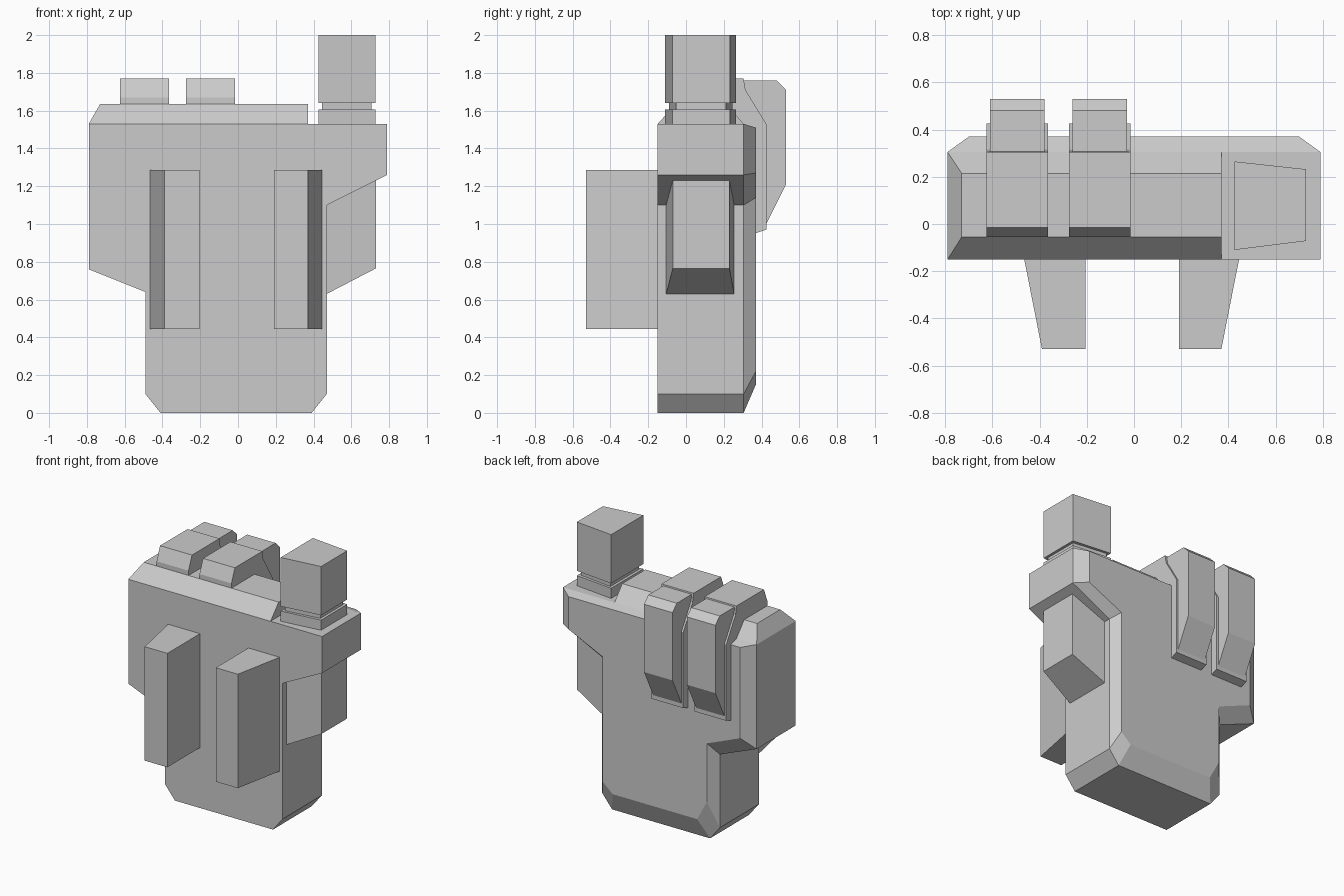
import bpy, bmesh

if "Cube" in bpy.data.objects:
    bpy.data.objects.remove(bpy.data.objects["Cube"])

grey = bpy.data.materials.new("light_grey")
grey.diffuse_color = (0.6, 0.6, 0.6, 1)
grey.use_nodes = True
grey.node_tree.nodes["Principled BSDF"].inputs["Base Color"].default_value = grey.diffuse_color


def loft(name, ring_a, ring_b):
    """Solid between two matching rings of 3D points."""
    bm = bmesh.new()
    a = [bm.verts.new(p) for p in ring_a]
    b = [bm.verts.new(p) for p in ring_b]
    n = len(a)
    bm.faces.new(a)
    bm.faces.new(b)
    for i in range(n):
        j = (i + 1) % n
        bm.faces.new((a[i], a[j], b[j], b[i]))
    bmesh.ops.recalc_face_normals(bm, faces=bm.faces)
    mesh = bpy.data.meshes.new(name)
    bm.to_mesh(mesh)
    bm.free()
    mesh.materials.append(grey)
    obj = bpy.data.objects.new(name, mesh)
    bpy.context.collection.objects.link(obj)
    return obj


def join(name, objs):
    with bpy.context.temp_override(active_object=objs[0], object=objs[0],
                                   selected_editable_objects=objs, selected_objects=objs):
        bpy.ops.object.join()
    objs[0].name = name


def at_y(pts, y):
    return [(x, y, z) for x, z in pts]


def at_x(pts, x):
    return [(x, y, z) for y, z in pts]


def rect(x0, x1, y0, y1, z):
    return [(x0, y0, z), (x1, y0, z), (x1, y1, z), (x0, y1, z)]


# main body: straight slab plus chamfered back
outline = [(-0.79, 1.53), (0.79, 1.53), (0.79, 1.26), (0.47, 1.10), (0.47, 0.10),
           (0.39, 0), (-0.41, 0), (-0.49, 0.10), (-0.49, 0.64), (-0.79, 0.76)]
back = [(-0.70, 1.51), (0.70, 1.51), (0.70, 1.27), (0.42, 1.14), (0.42, 0.22),
        (0.34, 0.15), (-0.35, 0.15), (-0.43, 0.30), (-0.43, 0.73), (-0.70, 0.84)]
body = loft("body", at_y(outline, -0.15), at_y(outline, 0.305))
bm = bmesh.new()
bm.from_mesh(body.data)
bm.faces.ensure_lookup_table()
cap = max(bm.faces, key=lambda f: f.calc_center_median().y)
inner = bmesh.ops.extrude_discrete_faces(bm, faces=[cap])["faces"][0]
# move the extruded cap to the smaller back outline and bridge it
rim = [v for v in bm.verts if abs(v.co.y - 0.305) < 1e-4 and v not in inner.verts]
for v in inner.verts:
    i = min(range(len(outline)),
            key=lambda k: abs(outline[k][0] - v.co.x) + abs(outline[k][1] - v.co.z))
    v.co = (back[i][0], 0.37, back[i][1])
bmesh.ops.recalc_face_normals(bm, faces=bm.faces)
bm.to_mesh(body.data)
bm.free()

# sloped plate along the top
loft("top_plate", rect(-0.79, 0.37, -0.15, 0.305, 1.53), rect(-0.73, 0.37, -0.055, 0.215, 1.635))

# tapered block on the side, under the overhang
loft("side_block",
     [(0.47, -0.105, 0.63), (0.47, 0.255, 0.63), (0.47, 0.255, 1.10), (0.47, -0.105, 1.10)],
     [(0.73, -0.07, 0.765), (0.73, 0.23, 0.765), (0.73, 0.23, 1.235), (0.73, -0.07, 1.235)])

# two tapered slabs on the front
for side, x_in, x_base, x_tip in (("left", -0.205, -0.465, -0.39), ("right", 0.19, 0.445, 0.37)):
    loft("front_slab_" + side,
         at_y([(x_in, 0.445), (x_base, 0.445), (x_base, 1.285), (x_in, 1.285)], -0.15),
         at_y([(x_in, 0.445), (x_tip, 0.445), (x_tip, 1.285), (x_in, 1.285)], -0.53))


# post at the right: base, neck and head share a tapered plan
def plan(d, z):
    return [(0.425 + d, -0.11 + d, z), (0.728 - d, -0.072 + d, z),
            (0.728 - d, 0.232 - d, z), (0.425 + d, 0.265 - d, z)]


for name, d, z0, z1 in (("post_base", 0, 1.53, 1.605), ("post_neck", 0.02, 1.605, 1.64),
                        ("post_head", 0, 1.64, 2.0)):
    loft(name, plan(d, z0), plan(d, z1))

# two bent fingers wrapping from the top over the back
knuckle = [(-0.055, 1.53), (-0.055, 1.67), (-0.015, 1.77), (0.305, 1.77), (0.315, 1.71),
           (0.425, 1.53), (0.425, 0.97), (0.365, 0.95), (0.30, 0.95), (0.30, 1.53)]
tip = [(0.30, 1.76), (0.48, 1.76), (0.53, 1.71), (0.53, 1.21), (0.425, 1.0),
       (0.42, 1.53), (0.305, 1.71)]
for side, x0, x1 in (("left", -0.625, -0.365), ("right", -0.275, -0.015)):
    loft("finger_inner_" + side, at_x(knuckle, x0), at_x(knuckle, x1))
    loft("finger_outer_" + side, at_x(tip, x0 + 0.014), at_x(tip, x1 - 0.014))
